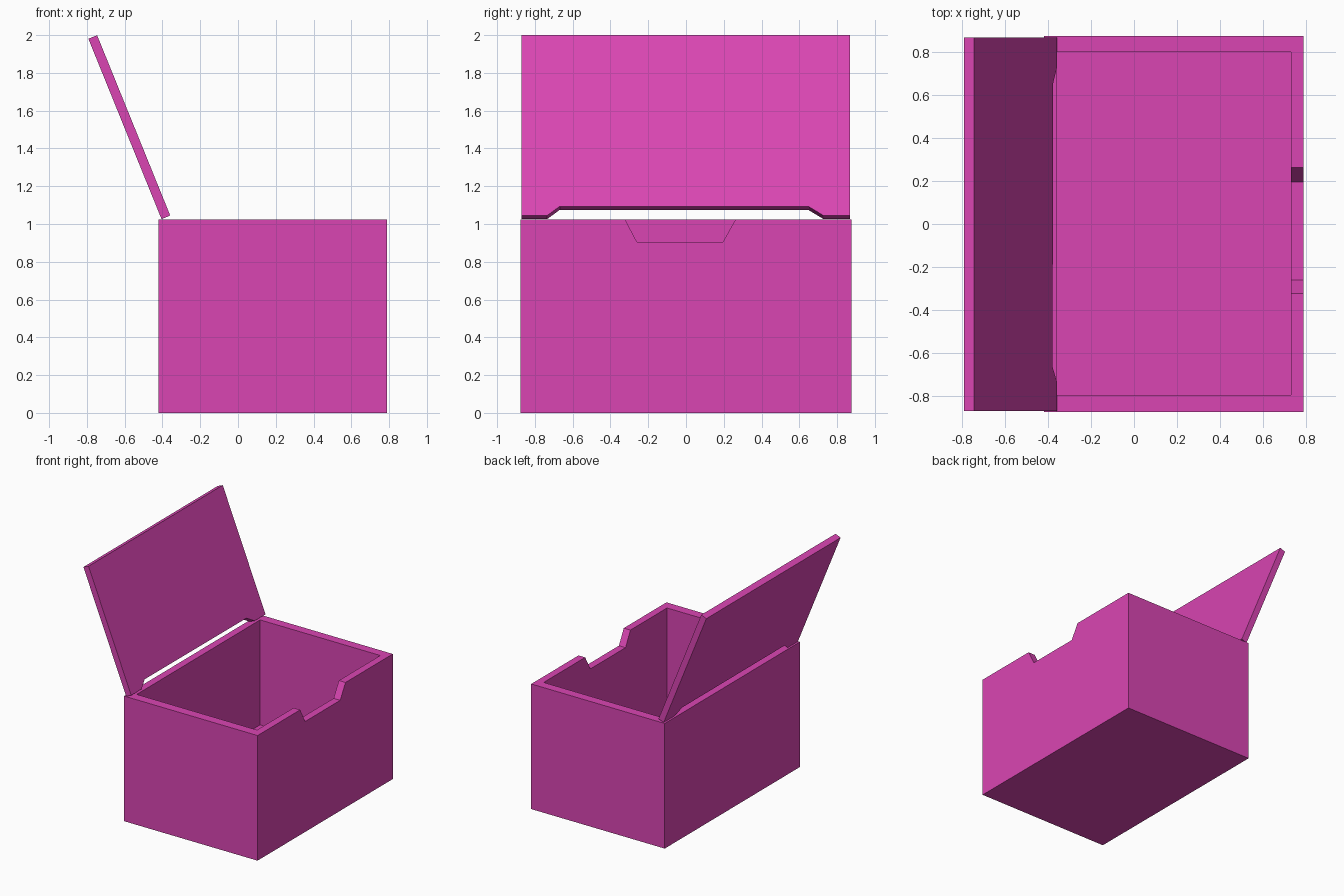
import bpy
from mathutils import Vector

if "Cube" in bpy.data.objects:
    bpy.data.objects.remove(bpy.data.objects["Cube"])

mat = bpy.data.materials.new("magenta")
mat.diffuse_color = (0.70, 0.06, 0.45, 1)
mat.use_nodes = True
mat.node_tree.nodes["Principled BSDF"].inputs["Base Color"].default_value = mat.diffuse_color


def prism(name, profile, offset):
    """Solid from a flat polygon of 3D points swept along an offset vector."""
    n = len(profile)
    near = [Vector(p) for p in profile]
    verts = near + [p + Vector(offset) for p in near]
    faces = [list(range(n))[::-1], list(range(n, 2 * n))]
    faces += [(i, (i + 1) % n, n + (i + 1) % n, n + i) for i in range(n)]
    mesh = bpy.data.meshes.new(name)
    mesh.from_pydata(verts, [], faces)
    mesh.materials.append(mat)
    obj = bpy.data.objects.new(name, mesh)
    bpy.context.collection.objects.link(obj)
    return obj


def block(name, x0, x1, y0, y1, z0, z1):
    return prism(name, [(x0, y0, z0), (x1, y0, z0), (x1, y1, z0), (x0, y1, z0)],
                 (0, 0, z1 - z0))


def cut(target, cutter):
    mod = target.modifiers.new("cut", 'BOOLEAN')
    mod.operation, mod.solver, mod.object = 'DIFFERENCE', 'EXACT', cutter
    bpy.context.view_layer.objects.active = target
    bpy.ops.object.modifier_apply(modifier=mod.name)
    bpy.data.objects.remove(cutter)


# Open box with a hollow interior
box = block("box", -0.42, 0.79, -0.875, 0.875, 0, 1.025)
cut(box, block("cavity_cutter", -0.36, 0.73, -0.797, 0.80, 0.165, 1.3))

# Trapezoid finger notch in the +x wall (sides continue above the rim)
notch = [(-0.26, 0.905), (0.195, 0.905), (0.263, 1.025), (0.263, 1.1),
         (-0.323, 1.1), (-0.323, 1.025)]
cut(box, prism("notch_cutter", [(0.6, y, z) for y, z in notch], (0.3, 0, 0)))

# Tilted lid with a shallow relief along its hinge edge
hinge = Vector((-0.405, 0, 1.026))
up = Vector((-0.376, 0, 0.927)).normalized()
normal = Vector((up.z, 0, -up.x))
outline = [(-0.87, 0), (-0.735, 0), (-0.668, 0.053), (0.65, 0.051), (0.728, 0),
           (0.868, 0), (0.868, 1.03), (-0.87, 1.03)]
prism("lid", [hinge + up * h + Vector((0, y, 0)) for y, h in outline], normal * 0.05)
